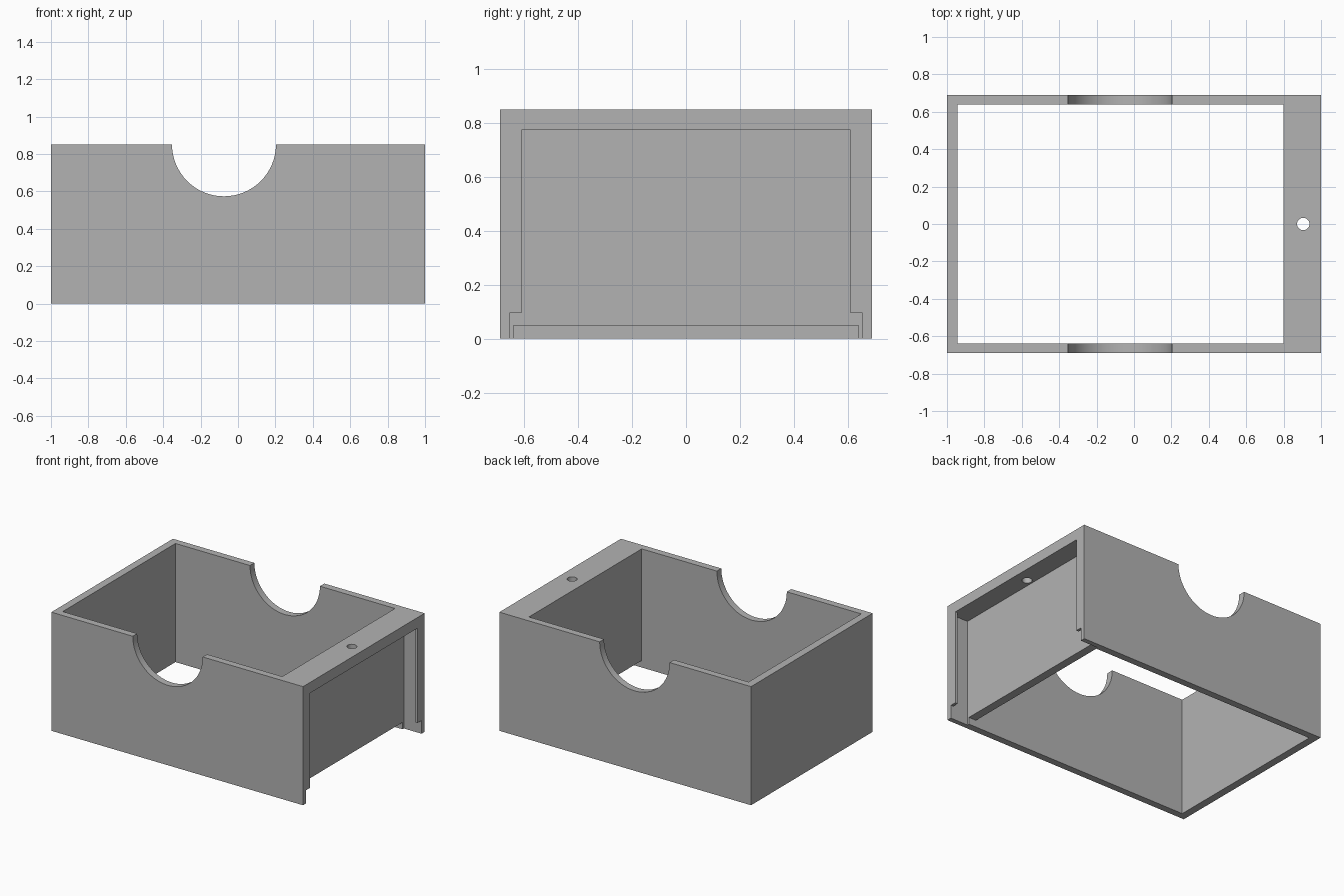
import bpy
import math

cube = bpy.data.objects.get("Cube")
if cube:
    bpy.data.objects.remove(cube, do_unlink=True)

HEIGHT = 0.852
HALF_DEPTH = 0.69
INNER = 0.64       # half width of the main cavity
GROOVE = 0.655     # half width of the panel groove
OPENING = 0.61     # half width between the panel lips
CEILING = 0.775    # underside of the end shelf
BELOW, ABOVE = -0.1, 1.0

grey = bpy.data.materials.new("Plain grey")
grey.use_nodes = True
grey.diffuse_color = (0.45, 0.45, 0.45, 1)
grey.node_tree.nodes["Principled BSDF"].inputs["Base Color"].default_value = grey.diffuse_color


def box(name, x0, x1, half_y, z0, z1):
    bpy.ops.mesh.primitive_cube_add(size=1, location=((x0 + x1) / 2, 0, (z0 + z1) / 2))
    obj = bpy.context.object
    obj.name = name
    obj.scale = (x1 - x0, 2 * half_y, z1 - z0)
    bpy.ops.object.transform_apply(location=True, rotation=False, scale=True)
    return obj


def cylinder(name, radius, depth, location, tilt=0):
    bpy.ops.mesh.primitive_cylinder_add(vertices=64, radius=radius, depth=depth,
                                        location=location, rotation=(tilt, 0, 0))
    bpy.context.object.name = name
    return bpy.context.object


# Outer block of the open box
body = box("box_body", -1, 1, HALF_DEPTH, 0, HEIGHT)
body.data.materials.append(grey)

cutters = [
    # Main cavity, open at top and bottom
    box("cavity_cutter", -0.945, 0.8, INNER, BELOW, ABOVE),
    # End compartment: groove, opening between lips, wider entry at the foot
    box("groove_cutter", 0.86, 0.98, GROOVE, BELOW, CEILING),
    box("opening_cutter", 0.9, 1.1, OPENING, BELOW, CEILING),
    box("entry_cutter", 0.9, 1.1, GROOVE, BELOW, 0.095),
    # Gap under the partition
    box("gap_cutter", 0.75, 0.9, INNER, BELOW, 0.05),
    # Round notches through the front and back walls
    cylinder("notch_cutter", 0.278, 2, (-0.075, 0, HEIGHT), math.pi / 2),
    # Screw hole through the end shelf
    cylinder("hole_cutter", 0.033, 0.4, (0.905, 0, HEIGHT)),
]

for cutter in cutters:
    cutter.hide_render = True
    mod = body.modifiers.new(cutter.name, "BOOLEAN")
    mod.operation = "DIFFERENCE"
    mod.solver = "EXACT"
    mod.object = cutter

# Apply the cuts and discard the cutters
bpy.ops.object.select_all(action="DESELECT")
body.select_set(True)
bpy.context.view_layer.objects.active = body
for cutter in cutters:
    bpy.ops.object.modifier_apply(modifier=cutter.name)
for cutter in cutters:
    bpy.data.objects.remove(cutter, do_unlink=True)

bpy.ops.object.shade_smooth_by_angle(angle=math.radians(30))
